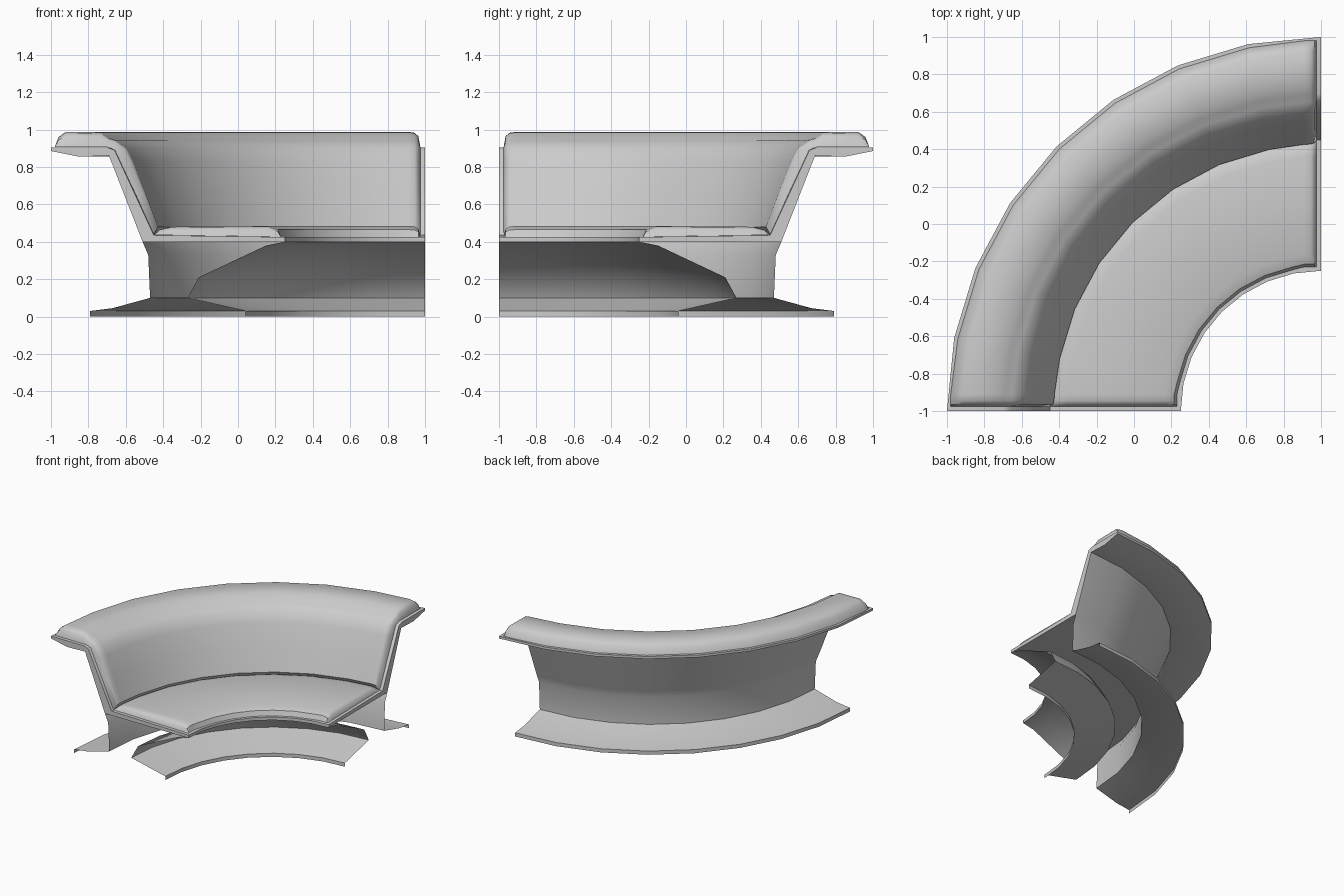
import bpy, bmesh, math

cube = bpy.data.objects.get("Cube")
if cube:
    bpy.data.objects.remove(cube, do_unlink=True)

SEGMENTS = 8
QUARTER = math.pi / 2

grey = bpy.data.materials.new("light_grey")
grey.use_nodes = True
grey.diffuse_color = (0.6, 0.6, 0.6, 1)
grey.node_tree.nodes["Principled BSDF"].inputs["Base Color"].default_value = (0.6, 0.6, 0.6, 1)


def place(r, z, angle, slide=0.0):
    """Point on the quarter ring; slide moves it along the ring's tangent."""
    return (1 - r * math.cos(angle) + slide * math.sin(angle),
            -1 + r * math.sin(angle) + slide * math.cos(angle), z)


def sweep(name, rings, closed=False):
    """Skin a row of rings; a closed section also gets end caps."""
    bm = bmesh.new()
    rows = [[bm.verts.new(p) for p in ring] for ring in rings]
    count = len(rows[0])
    for a, b in zip(rows, rows[1:]):
        for j in range(count if closed else count - 1):
            k = (j + 1) % count
            bm.faces.new((a[j], a[k], b[k], b[j]))
    if closed:
        bm.faces.new(rows[0])
        bm.faces.new(rows[-1])
        bmesh.ops.recalc_face_normals(bm, faces=bm.faces[:])
    mesh = bpy.data.meshes.new(name)
    bm.to_mesh(mesh)
    bm.free()
    for poly in mesh.polygons:
        poly.use_smooth = True
    mesh.set_sharp_from_angle(angle=math.radians(45))
    mesh.materials.append(grey)
    obj = bpy.data.objects.new(name, mesh)
    bpy.context.collection.objects.link(obj)
    return obj


def ring_part(name, profile, closed=False):
    angles = [QUARTER * i / SEGMENTS for i in range(SEGMENTS + 1)]
    return sweep(name, [[place(r, z, a) for r, z in profile] for a in angles], closed)


def cushion(name, base, top):
    """Padded sheet that swells from the base line at both rounded ends."""
    ends = [(0.025, 0.0), (0.035, 0.7), (0.055, 0.93), (0.09, 1.0)]
    stations = [(0, d, f) for d, f in ends]
    stations += [(QUARTER * i / SEGMENTS, 0, 1) for i in range(1, SEGMENTS)]
    stations += [(QUARTER, -d, f) for d, f in reversed(ends)]
    rings = []
    for angle, slide, full in stations:
        rings.append([place(b[0] + (t[0] - b[0]) * full, b[1] + (t[1] - b[1]) * full, angle, slide)
                      for b, t in zip(reversed(base), reversed(top))])
    return sweep(name, rings)


# Thin shell carrying the seat, backrest and ledge
ring_part("bench_shell", [
    (0.75, 0.425), (1.45, 0.435), (1.66, 0.89), (1.70, 0.905), (2.0, 0.905),
    (2.0, 0.885), (1.85, 0.855), (1.69, 0.86), (1.51, 0.40), (0.75, 0.40)], closed=True)

# Rear skirt with its flared foot
ring_part("rear_skirt", [
    (1.79, 0.0), (1.79, 0.03), (1.67, 0.045), (1.47, 0.10), (1.48, 0.33), (1.51, 0.40)])

# Front apron tucked under the seat, with its flared foot
ring_part("front_apron", [
    (0.75, 0.40), (0.85, 0.38), (1.21, 0.21), (1.27, 0.10), (0.96, 0.03), (0.96, 0.0)])

# Seat padding
cushion("seat_cushion",
        [(0.77, 0.426), (0.79, 0.426), (0.84, 0.427), (1.36, 0.435), (1.42, 0.436), (1.45, 0.437)],
        [(0.77, 0.426), (0.785, 0.465), (0.84, 0.485), (1.36, 0.48), (1.42, 0.465), (1.45, 0.437)])

# Backrest padding rolling over onto the top ledge
cushion("back_cushion",
        [(1.45, 0.437), (1.455, 0.45), (1.55, 0.66), (1.63, 0.83), (1.66, 0.89), (1.68, 0.90),
         (1.70, 0.906), (1.73, 0.906), (1.93, 0.906), (1.96, 0.906), (1.98, 0.906)],
        [(1.45, 0.437), (1.425, 0.48), (1.49, 0.66), (1.555, 0.83), (1.59, 0.90), (1.65, 0.943),
         (1.69, 0.955), (1.73, 0.985), (1.92, 0.988), (1.96, 0.96), (1.98, 0.906)])
